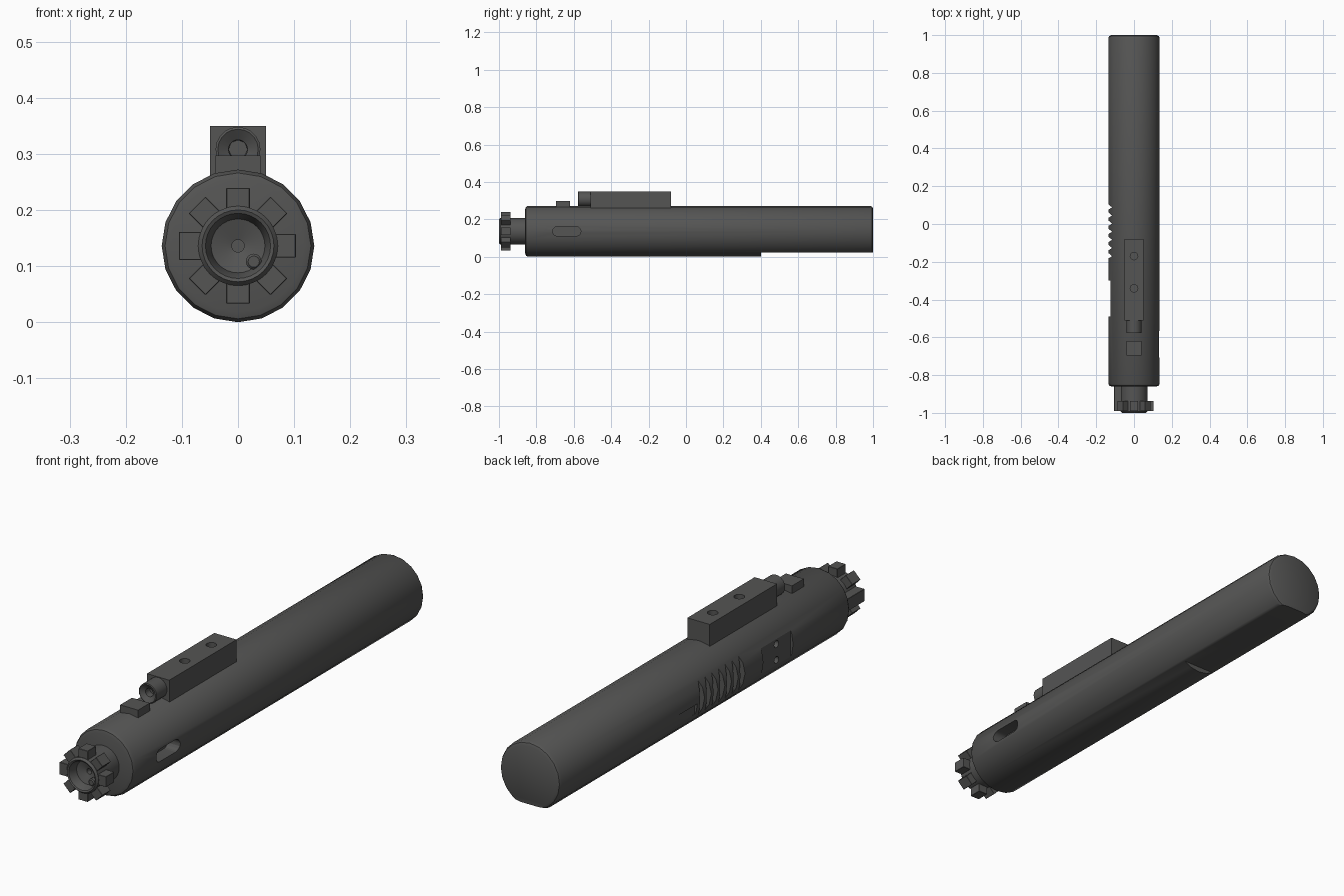
import bpy, bmesh, math
from mathutils import Matrix, Vector

if "Cube" in bpy.data.objects:
    bpy.data.objects.remove(bpy.data.objects["Cube"])

CZ = 0.136   # height of the long axis
R = 0.136    # main tube radius
DARK = bpy.data.materials.new("dark_steel")
DARK.diffuse_color = (0.09, 0.09, 0.088, 1)
DARK.use_nodes = True
DARK.node_tree.nodes["Principled BSDF"].inputs["Base Color"].default_value = DARK.diffuse_color


def finish(name, bm, smooth=True, bevel=0.0):
    bmesh.ops.recalc_face_normals(bm, faces=bm.faces)
    me = bpy.data.meshes.new(name)
    bm.to_mesh(me)
    bm.free()
    me.materials.append(DARK)
    ob = bpy.data.objects.new(name, me)
    bpy.context.collection.objects.link(ob)
    bpy.ops.object.select_all(action='DESELECT')
    ob.select_set(True)
    bpy.context.view_layer.objects.active = ob
    if bevel:
        m = ob.modifiers.new("bevel", 'BEVEL')
        m.width, m.segments = bevel, 1
    if smooth:
        bpy.ops.object.shade_smooth_by_angle(angle=math.radians(35))
    return ob


def lathe(name, profile, n, x=0.0, z=CZ):
    """Revolve (radius, y) points round a line parallel to y; a vertex points straight up."""
    bm = bmesh.new()
    rings = []
    for r, y in profile:
        rings.append([bm.verts.new((x + r * math.sin(2 * math.pi * i / n), y,
                                    z + r * math.cos(2 * math.pi * i / n))) for i in range(n)])
    for a, b in zip(rings, rings[1:]):
        for i in range(n):
            j = (i + 1) % n
            bm.faces.new((a[i], a[j], b[j], b[i]))
    bm.faces.new(rings[0])
    bm.faces.new(rings[-1])
    return finish(name, bm)


def box(name, lo, hi, bevel=0.0, mat=None):
    lo, hi = Vector(lo), Vector(hi)
    bm = bmesh.new()
    bmesh.ops.create_cube(bm, size=1)
    for v in bm.verts:
        v.co = (lo + hi) / 2 + Vector(a * b for a, b in zip(v.co, hi - lo))
    if mat:
        bm.transform(mat)
    return finish(name, bm, smooth=False, bevel=bevel)


def prism(name, pts, axis, a, b):
    """Extrude an outline: axis 'x' takes (y, z) points, axis 'z' takes (x, y) points."""
    bm = bmesh.new()
    put = (lambda p, t: (t, p[0], p[1])) if axis == 'x' else (lambda p, t: (p[0], p[1], t))
    low = [bm.verts.new(put(p, a)) for p in pts]
    top = [bm.verts.new(put(p, b)) for p in pts]
    bm.faces.new(low)
    bm.faces.new(top)
    for i in range(len(pts)):
        j = (i + 1) % len(pts)
        bm.faces.new((low[i], low[j], top[j], top[i]))
    return finish(name, bm, smooth=False)


def circle(cx, cy, r, n=16):
    return [(cx + r * math.cos(2 * math.pi * i / n), cy + r * math.sin(2 * math.pi * i / n))
            for i in range(n)]


def carve(target, cutters):
    for c in cutters:
        m = target.modifiers.new("cut", 'BOOLEAN')
        m.operation, m.solver, m.object = 'DIFFERENCE', 'EXACT', c
        bpy.context.view_layer.objects.active = target
        bpy.ops.object.modifier_apply(modifier=m.name)
        bpy.data.objects.remove(c, do_unlink=True)
    bpy.ops.object.select_all(action='DESELECT')
    target.select_set(True)
    bpy.ops.object.shade_smooth_by_angle(angle=math.radians(35))


# Main tube with softened ends
tube = lathe("main_tube", [(R - 0.018, -0.86), (R - 0.006, -0.856), (R, -0.845),
                           (R, 0.985), (R - 0.005, 0.995), (R - 0.015, 1.0)], 20)

cuts = []
# Flat underside at the rear
cuts.append(box("cut_rear_flat", (-0.2, 0.4, -0.1), (0.2, 1.1, 0.022)))
# Rounded slot on the right
slot = []
for cy, start in ((-0.587, -90), (-0.688, 90)):
    for k in range(9):
        t = math.radians(start + k * 22.5)
        slot.append((cy + 0.025 * math.cos(t), CZ + 0.025 * math.sin(t)))
cuts.append(prism("cut_slot", slot, 'x', 0.08, 0.2))
# Saw-tooth grip notches on the left
for i in range(7):
    y = 0.1 - i * 0.043
    cuts.append(prism("cut_notch", [(-0.16, y + 0.025), (-0.16, y - 0.04),
                                    (-0.116, y - 0.012)], 'z', 0.0, 0.3))
# Tapered run-out behind the notches, low on the left side
cuts.append(prism("cut_runout", [(-0.2, 0.31), (-0.138, 0.31), (-0.123, 0.12), (-0.2, 0.12)],
                  'z', 0.085, 0.128))
# Sunken panel and two pin holes on the left
cuts.append(box("cut_panel", (-0.2, -0.49, 0.0), (-0.124, -0.3, 0.3)))
for dz in (-0.032, 0.032):
    cuts.append(prism("cut_pin", circle(-0.4, CZ + dz, 0.014), 'x', -0.2, -0.08))
carve(tube, cuts)

# Raised block on top, with two sunk screw holes
block = box("top_block", (-0.05, -0.51, 0.22), (0.05, -0.08, 0.35))
carve(block, [prism("cut_screw", circle(0, y, 0.02), 'z', 0.325, 0.4) for y in (-0.17, -0.34)])

# Flared nozzle at the front of the block
lathe("nozzle", [(0.016, -0.54), (0.017, -0.566), (0.036, -0.578),
                 (0.04, -0.576), (0.04, -0.5)], 20, z=0.308)

# Square pin head in front of the nozzle
box("pin_head", (-0.04, -0.695, 0.23), (0.04, -0.62, 0.297))

# Front head: stem with dished face
lathe("front_head", [(0.011, -0.93), (0.011, -0.95), (0.048, -0.962), (0.053, -0.985),
                     (0.058, -0.997), (0.064, -1.0), (0.071, -0.992), (0.071, -0.85)], 32)
lathe("face_button", [(0.01, -0.978), (0.014, -0.974), (0.014, -0.94)], 16,
      x=0.028, z=CZ - 0.028)

# Ring of lugs; the left one is a long bar
for i in range(8):
    if i == 6:
        continue
    turn = Matrix.Translation((0, 0, CZ)) @ Matrix.Rotation(i * math.pi / 4, 4, 'Y')
    box("lug_%d" % i, (-0.021, -0.99, 0.055), (0.021, -0.937, 0.103), bevel=0.001, mat=turn)
box("side_bar", (-0.105, -0.99, CZ - 0.025), (-0.055, -0.85, CZ + 0.025), bevel=0.001)
